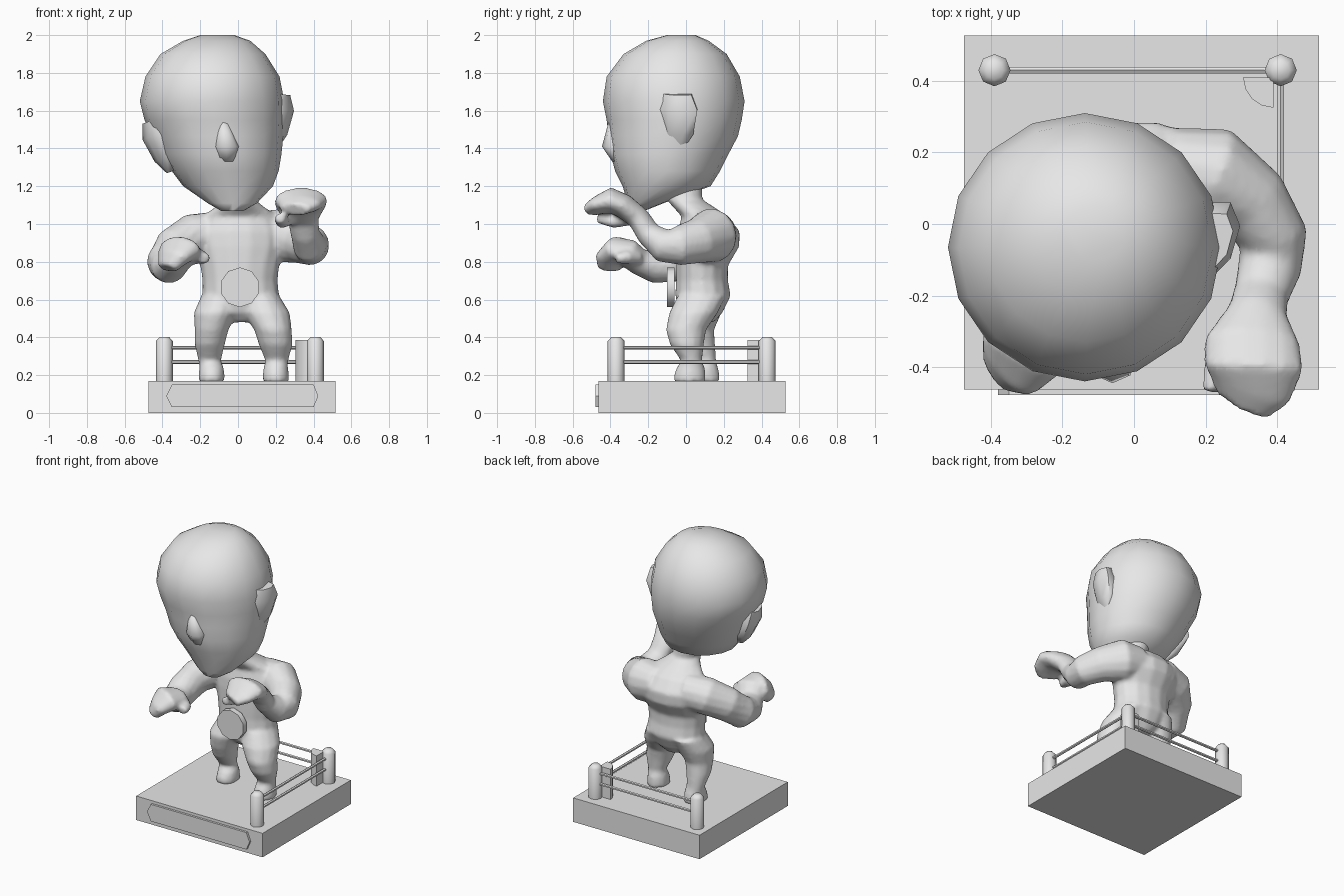
import bpy, bmesh, math
from mathutils import Vector, Matrix

cube = bpy.data.objects.get("Cube")
if cube:
    bpy.data.objects.remove(cube)

grey = bpy.data.materials.new("plain_grey")
grey.use_nodes = True
grey.diffuse_color = (0.8, 0.8, 0.8, 1)
grey.node_tree.nodes["Principled BSDF"].inputs["Base Color"].default_value = (0.8, 0.8, 0.8, 1)


def finish(name, bm, angle=35):
    """Turn a bmesh into a named, shaded object."""
    bmesh.ops.recalc_face_normals(bm, faces=bm.faces)
    mesh = bpy.data.meshes.new(name)
    bm.to_mesh(mesh)
    bm.free()
    mesh.materials.append(grey)
    obj = bpy.data.objects.new(name, mesh)
    bpy.context.collection.objects.link(obj)
    bpy.ops.object.select_all(action='DESELECT')
    obj.select_set(True)
    bpy.context.view_layer.objects.active = obj
    bpy.ops.object.shade_smooth_by_angle(angle=math.radians(angle))
    return obj


def loft(bm, rings, level=True, sides=14):
    """Skin rings (x, y, z, radius_a, radius_b); level rings stay horizontal."""
    centres = [Vector(r[:3]) for r in rings]
    loops = []
    for i, ring in enumerate(rings):
        a, b = Vector((1, 0, 0)), Vector((0, 1, 0))
        if not level:
            along = centres[min(i + 1, len(rings) - 1)] - centres[max(i - 1, 0)]
            a = along.cross(Vector((0, 0, 1))).normalized()
            b = a.cross(along).normalized()
        angles = [math.tau * k / sides for k in range(sides)]
        loops.append([bm.verts.new(centres[i] + a * ring[3] * math.cos(t) + b * ring[4] * math.sin(t))
                      for t in angles])
    for low, high in zip(loops, loops[1:]):
        for k in range(sides):
            n = (k + 1) % sides
            bm.faces.new((low[k], low[n], high[n], high[k]))
    bm.faces.new(loops[0][::-1])
    bm.faces.new(loops[-1])


def prism(name, points, depth):
    """Extrude a flat outline by a vector."""
    bm = bmesh.new()
    face = bm.faces.new([bm.verts.new(p) for p in points])
    out = bmesh.ops.extrude_face_region(bm, geom=[face])
    bmesh.ops.translate(bm, vec=depth, verts=[v for v in out["geom"] if isinstance(v, bmesh.types.BMVert)])
    return finish(name, bm)


def rod(name, start, end, radius, sides=8):
    start, end = Vector(start), Vector(end)
    bm = bmesh.new()
    turn = (end - start).to_track_quat('Z', 'Y').to_matrix().to_4x4()
    bmesh.ops.create_cone(bm, cap_ends=True, segments=sides, radius1=radius, radius2=radius,
                          depth=(end - start).length, matrix=Matrix.Translation((start + end) / 2) @ turn)
    return finish(name, bm, 50)


# Base slab and front plate
prism("base", [(-.475, -.463, 0), (.517, -.463, 0), (.517, .527, 0), (-.475, .527, 0)], (0, 0, .17))
prism("front_plate", [(-.38, -.46, .09), (-.35, -.46, .15), (.40, -.46, .15),
                      (.425, -.46, .09), (.40, -.46, .03), (-.35, -.46, .03)], (0, -.018, 0))

# Corner posts with chamfered tops
corners = {"back_right": (-.39, .43), "back_left": (.41, .43), "front_left": (.41, -.37)}
for name, (x, y) in corners.items():
    bm = bmesh.new()
    loft(bm, [(x, y, .17, .045, .045), (x, y, .38, .045, .045), (x, y, .402, .025, .025)], sides=8)
    finish("post_" + name, bm, 50)

# Two ropes along the back and the left side
for z in (.27, .345):
    for side in ("back_right", "front_left"):
        rod("rope_" + side, (*corners["back_left"], z), (*corners[side], z), .01, 6)

# Quarter-round pad in the roped corner
arc = [math.pi + math.pi / 2 * k / 4 for k in range(5)]
prism("corner_pad", [(.39, .41, .17)] + [(.39 + .085 * math.cos(t), .41 + .085 * math.sin(t), .17) for t in arc],
      (0, 0, .215))

# Body: torso, neck, legs, arms and thumbs, blended into one skin
body = bmesh.new()
loft(body, [(.02, .08, .48, .06, .07), (.015, .08, .53, .15, .115), (.015, .09, .62, .205, .15),
            (.01, .085, .70, .20, .14), (.01, .085, .78, .21, .14), (.01, .115, .88, .245, .17),
            (.01, .12, .96, .25, .168), (.01, .10, 1.04, .205, .125), (.01, .04, 1.09, .13, .11),
            (0, -.01, 1.13, .092, .097), (-.04, -.01, 1.28, .09, .095)])
loft(body, [(.12, .085, .62, .10, .13), (.15, .04, .53, .125, .13), (.185, .0, .44, .10, .108),
            (.20, .005, .36, .09, .09), (.205, .03, .275, .06, .055), (.20, .025, .24, .065, .075),
            (.20, .02, .20, .07, .085), (.20, .02, .165, .07, .085)])
loft(body, [(-.09, .10, .62, .105, .13), (-.12, .06, .53, .115, .13), (-.14, .05, .44, .09, .10),
            (-.15, .07, .36, .08, .085), (-.15, .105, .275, .06, .055), (-.14, .095, .24, .065, .075),
            (-.14, .09, .20, .07, .09), (-.14, .09, .165, .07, .09)])
loft(body, [(.10, .15, .95, .12, .12), (.22, .14, .94, .135, .145), (.33, .06, .91, .11, .12),
            (.39, -.04, .885, .098, .105), (.38, -.12, .885, .09, .09), (.355, -.2, .95, .078, .065),
            (.345, -.25, 1.03, .085, .06), (.33, -.33, 1.095, .135, .065), (.335, -.40, 1.125, .14, .07),
            (.325, -.46, 1.10, .12, .05), (.30, -.505, 1.075, .085, .035)], level=False)
loft(body, [(-.10, .14, .95, .12, .12), (-.24, .10, .93, .125, .125), (-.34, .02, .87, .105, .115),
            (-.385, -.07, .795, .10, .11), (-.365, -.17, .775, .098, .09), (-.33, -.25, .80, .085, .07),
            (-.30, -.31, .85, .11, .075), (-.31, -.355, .865, .125, .075), (-.345, -.39, .82, .11, .06),
            (-.375, -.41, .765, .07, .04)], level=False)
loft(body, [(.27, -.28, 1.03, .045, .035), (.235, -.38, 1.01, .04, .032), (.22, -.47, 1.03, .03, .025)], level=False)
loft(body, [(-.25, -.26, .82, .045, .035), (-.19, -.32, .825, .04, .035), (-.175, -.37, .815, .032, .028)], level=False)
skin = finish("body", body)
remesh = skin.modifiers.new("Blend", 'REMESH')
remesh.mode = 'VOXEL'
remesh.voxel_size = .014
remesh.use_smooth_shade = True
relax = skin.modifiers.new("Relax", 'SMOOTH')
relax.factor = .5
relax.iterations = 4

# Belt buckle disc
rod("belt_buckle", (.01, -.10, .665), (.01, -.06, .665), .105, 10)

# Head, from x and y limits at each height
limits = [(1.07, -.09, .03, -.29, -.22), (1.11, -.16, .10, -.31, -.12), (1.2, -.29, .185, -.335, .13),
          (1.28, -.35, .215, -.375, .18), (1.37, -.41, .23, -.40, .225), (1.465, -.45, .24, -.41, .275),
          (1.55, -.495, .245, -.42, .295), (1.65, -.52, .245, -.44, .31), (1.78, -.49, .22, -.42, .285),
          (1.9, -.41, .145, -.33, .215), (1.97, -.29, .065, -.21, .12), (2.0, -.20, -.02, -.10, .05)]
bm = bmesh.new()
loft(bm, [((a + b) / 2, (c + d) / 2, z, (b - a) / 2, (d - c) / 2) for z, a, b, c, d in limits], sides=16)
finish("head", bm, 60)

# Nose: a broad wedge that melts into the face
bm = bmesh.new()
loft(bm, [(-.08, -.39, 1.54, .03, .02), (-.06, -.37, 1.41, .07, .075), (-.06, -.36, 1.33, .045, .03)], sides=8)
finish("nose", bm, 80)

# Ears: shallow wedges that slope out of the cheeks and end sharply behind
for name, side, place, tilt in (("ear_left", 1, (.20, 0, 1.55), 7), ("ear_right", -1, (-.40, -.07, 1.42), -20)):
    bm = bmesh.new()
    loft(bm, [(0, 0, -.15, .03, .04), (0, 0, -.07, .07, .09), (0, 0, .06, .09, .11), (0, 0, .14, .06, .08)], sides=8)
    for v in bm.verts:
        v.co.y += .5 * side * v.co.x - .05
    bmesh.ops.transform(bm, verts=bm.verts, matrix=Matrix.Translation(place)
                        @ Matrix.Rotation(math.radians(tilt), 4, 'Y'))
    finish(name, bm, 60)
